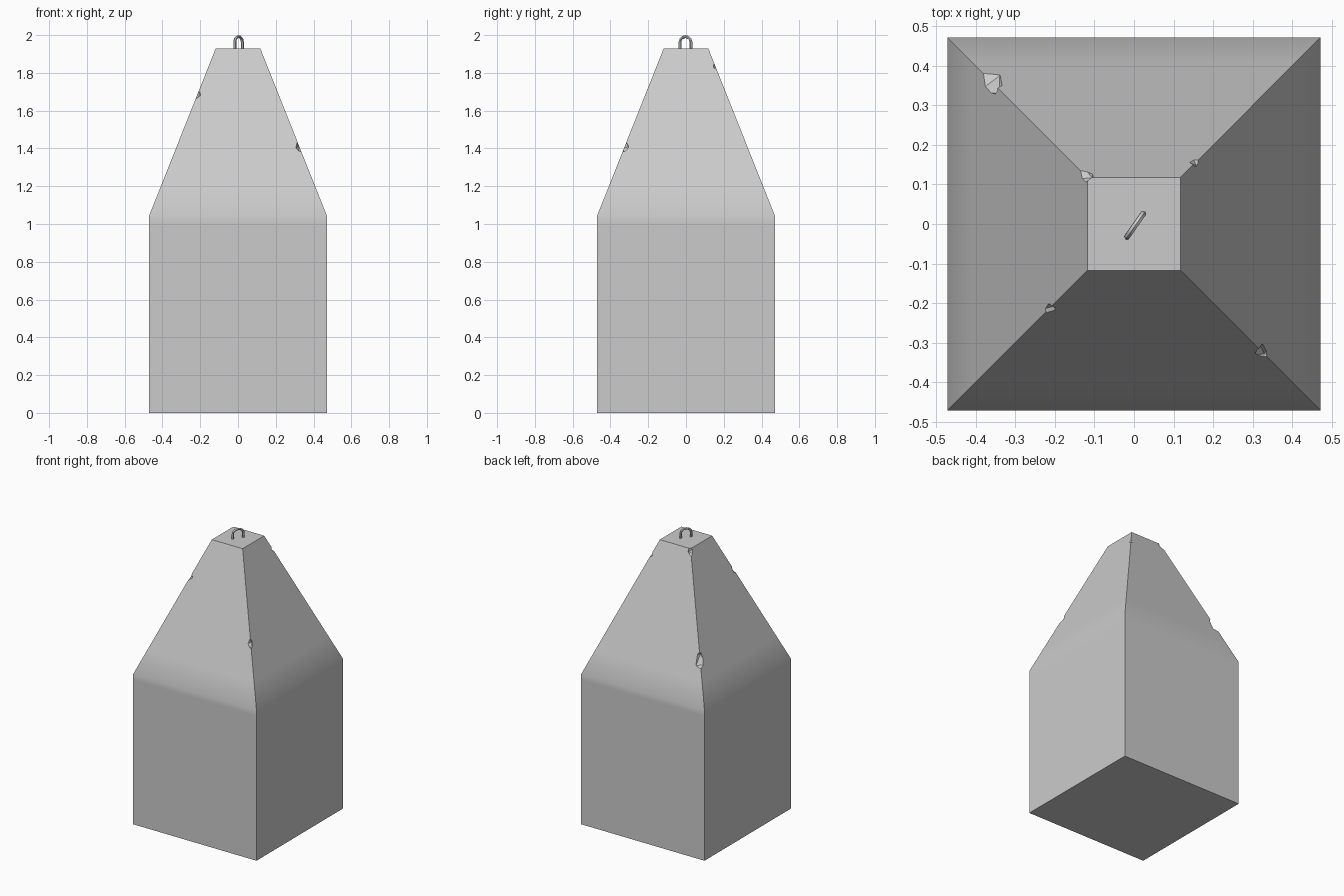
import bpy
import bmesh
from math import radians, pi, cos, sin
from mathutils import Vector, Euler

cube = bpy.data.objects.get("Cube")
if cube:
    bpy.data.objects.remove(cube, do_unlink=True)


def material(name, value):
    mat = bpy.data.materials.new(name)
    mat.use_nodes = True
    color = (value, value, value, 1)
    mat.diffuse_color = color
    mat.node_tree.nodes["Principled BSDF"].inputs["Base Color"].default_value = color
    return mat


concrete = material("concrete grey", 0.6)

HALF, TOP_HALF = 0.472, 0.118
SHOULDER, TOP = 1.04, 1.93


def slope_half(z):
    return TOP_HALF + (TOP - z) * (HALF - TOP_HALF) / (TOP - SHOULDER)


def make_object(name, bm, mat):
    mesh = bpy.data.meshes.new(name)
    bmesh.ops.recalc_face_normals(bm, faces=bm.faces)
    bm.to_mesh(mesh)
    bm.free()
    mesh.materials.append(mat)
    obj = bpy.data.objects.new(name, mesh)
    bpy.context.collection.objects.link(obj)
    return obj


def activate(obj):
    bpy.ops.object.select_all(action='DESELECT')
    obj.select_set(True)
    bpy.context.view_layer.objects.active = obj


# Square block with a tapered upper half; extra rings keep the shoulder blend short
bm = bmesh.new()
rings = []
for z in (0, 1.0, SHOULDER, 1.2, TOP):
    h = HALF if z < SHOULDER else slope_half(z)
    rings.append([bm.verts.new((x * h, y * h, z))
                  for x, y in ((-1, -1), (1, -1), (1, 1), (-1, 1))])
bm.faces.new(rings[0])
bm.faces.new(rings[-1])
for low, high in zip(rings, rings[1:]):
    for i in range(4):
        j = (i + 1) % 4
        bm.faces.new((low[i], low[j], high[j], high[i]))
block = make_object("concrete_block", bm, concrete)

# Broken chips along the tapered corners: x side, y side, height, size, spin
chips = [
    (-1, 1, 1.33, 0.062, 20),
    (-1, 1, 1.92, 0.036, 50),
    (1, 1, 1.84, 0.022, 35),
    (-1, -1, 1.69, 0.030, 65),
    (1, -1, 1.42, 0.034, 10),
]
for sx, sy, z, size, spin in chips:
    h = slope_half(z) + size * 0.38
    bm = bmesh.new()
    bmesh.ops.create_icosphere(bm, subdivisions=1, radius=size)
    bmesh.ops.scale(bm, vec=(1, 1, 1.25), verts=bm.verts)
    turn = Euler((radians(spin), radians(spin / 2), radians(spin))).to_matrix()
    bmesh.ops.rotate(bm, matrix=turn, verts=bm.verts)
    bmesh.ops.translate(bm, vec=(sx * h, sy * h, z), verts=bm.verts)
    cutter = make_object("chip_cutter", bm, concrete)
    cutter.hide_render = True
    activate(block)
    cut = block.modifiers.new("chip", 'BOOLEAN')
    cut.operation = 'DIFFERENCE'
    cut.solver = 'EXACT'
    cut.object = cutter
    bpy.ops.object.modifier_apply(modifier=cut.name)
    bpy.data.objects.remove(cutter, do_unlink=True)

activate(block)
bpy.ops.object.shade_smooth_by_angle(angle=radians(30))

# Lifting loop: a thin bent rod set diagonally in the top face
RADIUS, SPAN = 0.008, 0.035
arch = TOP + 0.07 - RADIUS - SPAN * 0.8
path = [(-SPAN, TOP - 0.02)]
path += [(-SPAN * cos(pi * i / 6), arch + SPAN * 0.8 * sin(pi * i / 6)) for i in range(7)]
path += [(SPAN, TOP - 0.02)]
curve = bpy.data.curves.new("lifting_loop", 'CURVE')
curve.dimensions = '3D'
curve.bevel_depth = RADIUS
curve.bevel_resolution = 1
curve.use_fill_caps = True
spline = curve.splines.new('POLY')
spline.points.add(len(path) - 1)
along = Vector((cos(radians(55)), sin(radians(55)), 0))
for point, (d, z) in zip(spline.points, path):
    point.co = (along.x * d + 0.003, along.y * d - 0.003, z, 1)
curve.materials.append(concrete)
loop = bpy.data.objects.new("lifting_loop", curve)
bpy.context.collection.objects.link(loop)
activate(loop)
bpy.ops.object.convert(target='MESH')
bpy.ops.object.shade_smooth_by_angle(angle=radians(50))
